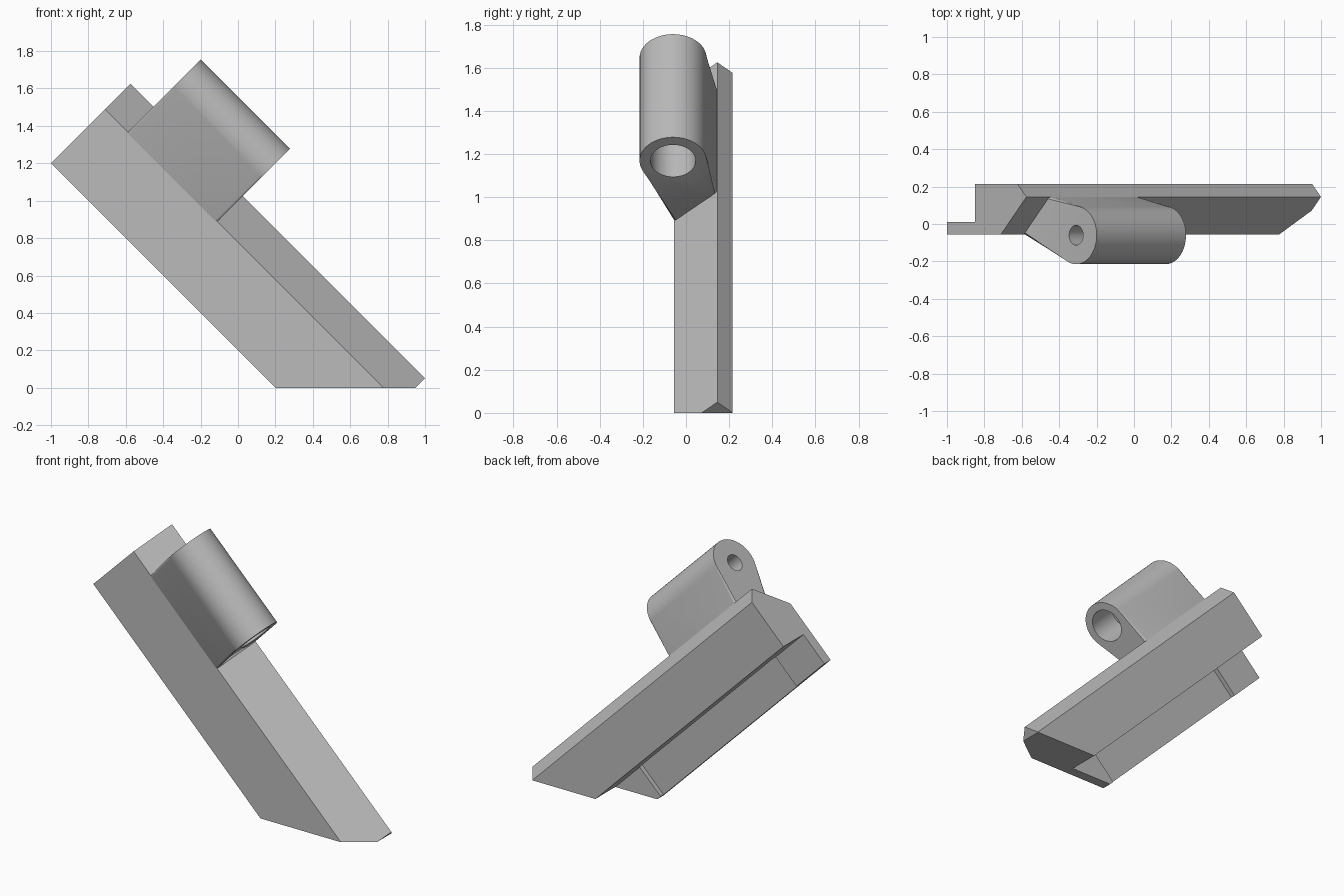
import bpy, bmesh, math
from mathutils import Matrix

if "Cube" in bpy.data.objects:
    bpy.data.objects.remove(bpy.data.objects["Cube"])

# Slanted frame: u runs up-right, y runs back, a runs down-right along the bar
S = math.sqrt(0.5)
FRAME = Matrix(((S, 0, S), (0, 1, 0), (S, 0, -S)))

grey = bpy.data.materials.new("plain_grey")
grey.use_nodes = True
grey.diffuse_color = (0.5, 0.5, 0.5, 1)
grey.node_tree.nodes["Principled BSDF"].inputs["Base Color"].default_value = (0.5, 0.5, 0.5, 1)


def prism(profile, start, end):
    """Extrude a (u, y) profile along the slanted axis."""
    bm = bmesh.new()
    rings = [[bm.verts.new((u, y, a)) for u, y in profile] for a in (start, end)]
    n = len(profile)
    for i in range(n):
        j = (i + 1) % n
        bm.faces.new((rings[0][i], rings[0][j], rings[1][j], rings[1][i]))
    caps = [bm.faces.new(r) for r in rings]
    return bm, caps


def finish(bm, name):
    bmesh.ops.transform(bm, matrix=FRAME.to_4x4(), verts=bm.verts)
    bmesh.ops.recalc_face_normals(bm, faces=bm.faces)
    mesh = bpy.data.meshes.new(name)
    bm.to_mesh(mesh)
    bm.free()
    mesh.materials.append(grey)
    obj = bpy.data.objects.new(name, mesh)
    bpy.context.collection.objects.link(obj)
    return obj


def activate(obj):
    bpy.ops.object.select_all(action='DESELECT')
    obj.select_set(True)
    bpy.context.view_layer.objects.active = obj


def cut(obj, cutter):
    cutter.hide_render = True
    mod = obj.modifiers.new("cut", 'BOOLEAN')
    mod.operation = 'DIFFERENCE'
    mod.solver = 'EXACT'
    mod.object = cutter
    activate(obj)
    bpy.ops.object.modifier_apply(modifier=mod.name)
    bpy.data.objects.remove(cutter)


# Bar with a thin lip, trimmed flat where it meets the ground
TOP = -2.2 * S
FRONT, LIP_BACK, BACK = -0.055, 0.01, 0.215
STEP = 0.5 * S
bar_profile = [(0.2 * S, FRONT), (0.55, FRONT), (0.742, 0.145), (0.674, BACK),
               (STEP, BACK), (STEP, LIP_BACK), (0.2 * S, LIP_BACK)]
bm, _ = prism(bar_profile, TOP, 0.95 * S)
trim = bmesh.ops.bisect_plane(bm, geom=bm.verts[:] + bm.edges[:] + bm.faces[:],
                              plane_co=(0, 0, 0), plane_no=(-1, 0, 1), clear_outer=True)
edges = [e for e in bm.edges if e.is_boundary]
bmesh.ops.contextual_create(bm, geom=edges)
bar = finish(bm, "slanted_bar")

# Shallow recess along the back of the lip
bm, _ = prism([(0.05, -0.02), (0.36, -0.02), (0.36, 0.03), (0.05, 0.03)], -1.8 * S, 0.15 * S)
cut(bar, finish(bm, "lip_recess_cutter"))

# Barrel: round top with flanks tangent to the circle, running into the bar
CU, CY, R = 0.945, -0.06, 0.155


def tangent_angle(u, y, side):
    d = math.hypot(u - CU, y - CY)
    return math.atan2(y - CY, u - CU) + side * math.acos(R / d)


def on_circle(t):
    return (CU + R * math.cos(t), CY + R * math.sin(t))


def extend(p, q, f):
    return tuple(a + (b - a) * f for a, b in zip(p, q))


rear, front = (0.74, 0.145), (0.545, FRONT)
t0 = tangent_angle(*rear, -1)
t1 = tangent_angle(*front, 1)
while t1 > t0:
    t1 -= 2 * math.pi
N = 40
arc = [on_circle(t0 + (t1 - t0) * i / N) for i in range(N + 1)]
profile = [extend(arc[0], rear, 1.2)] + arc + [extend(arc[-1], front, 1.15)]
B0, B1 = -1.955 * S, -1.0 * S
bm, caps = prism(profile, B0, B1)
rims = list({e for f in caps for e in f.edges})
bmesh.ops.bevel(bm, geom=rims, offset=0.014, segments=3, profile=0.5, affect='EDGES')
barrel = finish(bm, "barrel")

# Stepped bore: small hole at the top, wide counterbore at the lower end
SMALL, WIDE, FLOOR, SIDES = 0.053, 0.105, B1 - 0.22, 48
bm = bmesh.new()
rings = [[bm.verts.new((CU + r * math.cos(2 * math.pi * i / SIDES),
                        CY + r * math.sin(2 * math.pi * i / SIDES), a))
          for i in range(SIDES)]
         for r, a in ((SMALL, B0 - 0.1), (SMALL, FLOOR), (WIDE, FLOOR), (WIDE, B1 + 0.1))]
for low, high in zip(rings, rings[1:]):
    for i in range(SIDES):
        j = (i + 1) % SIDES
        bm.faces.new((low[i], low[j], high[j], high[i]))
bm.faces.new(rings[0])
bm.faces.new(rings[-1])
cut(barrel, finish(bm, "bore_cutter"))

activate(barrel)
bpy.ops.object.shade_smooth_by_angle(angle=math.radians(35))
